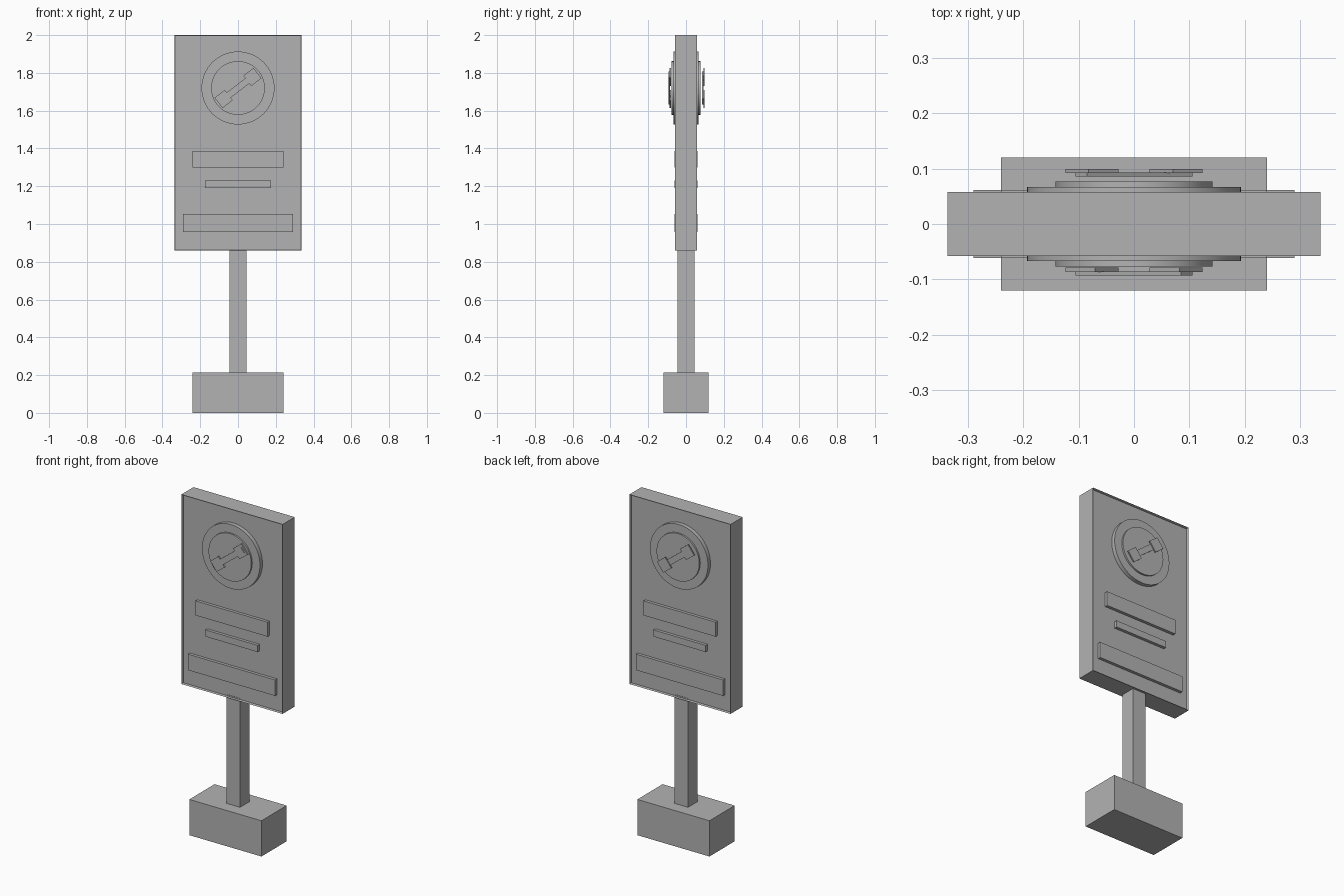
import bpy
import bmesh
import math
from mathutils import Matrix, Vector

cube = bpy.data.objects.get("Cube")
if cube:
    bpy.data.objects.remove(cube, do_unlink=True)

grey = bpy.data.materials.new("plain grey")
grey.use_nodes = True
colour = (0.45, 0.45, 0.45, 1)
grey.diffuse_color = colour
grey.node_tree.nodes["Principled BSDF"].inputs["Base Color"].default_value = colour


def finish(name, bm, turn):
    """Place the part and add it to the scene."""
    bmesh.ops.transform(bm, matrix=turn, verts=bm.verts)
    mesh = bpy.data.meshes.new(name)
    bm.to_mesh(mesh)
    bm.free()
    mesh.materials.append(grey)
    obj = bpy.data.objects.new(name, mesh)
    bpy.context.collection.objects.link(obj)
    return obj


def box(name, low, high, tilt=0, height=0, turn=Matrix(), recess=False):
    """Box between two corners, tilted in the face plane and raised."""
    low, high = Vector(low), Vector(high)
    bm = bmesh.new()
    bmesh.ops.create_cube(bm, size=1)
    bmesh.ops.scale(bm, vec=high - low, verts=bm.verts)
    bmesh.ops.translate(bm, vec=(low + high) / 2, verts=bm.verts)
    if recess:
        bm.normal_update()
        faces = [f for f in bm.faces if abs(f.normal.y) > 0.9]
        bmesh.ops.inset_individual(bm, faces=faces, thickness=0.004, depth=-0.015)
    place = Matrix.Translation((0, 0, height)) @ Matrix.Rotation(-tilt, 4, 'Y')
    return finish(name, bm, turn @ place)


def disc(name, radius, inner_y, outer_y, height, turn):
    """Round plate facing the front, smooth around its rim."""
    bm = bmesh.new()
    bmesh.ops.create_cone(bm, cap_ends=True, segments=64, radius1=radius,
                          radius2=radius, depth=inner_y - outer_y)
    place = Matrix.Translation((0, (inner_y + outer_y) / 2, height))
    obj = finish(name, bm, turn @ place @ Matrix.Rotation(math.pi / 2, 4, 'X'))
    for p in obj.data.polygons:
        p.use_smooth = len(p.vertices) == 4
    for e in obj.data.edges:
        a, b = (obj.data.vertices[i].co.y for i in e.vertices)
        e.use_edge_sharp = abs(a - b) < 0.001


# Stand and board
box("base", (-0.24, -0.12, 0), (0.24, 0.12, 0.215))
box("post", (-0.045, -0.045, 0.215), (0.045, 0.045, 0.87))
box("board", (-0.337, -0.058, 0.86), (0.337, 0.058, 2), recess=True)

# Strips and round emblem on both faces
centre = 1.72
tilt = math.radians(37.5)
strips = {"upper_strip": (0.24, 1.30, 1.387),
          "middle_strip": (0.174, 1.19, 1.23),
          "lower_strip": (0.29, 0.957, 1.053)}
for side, angle in (("front", 0), ("back", math.pi)):
    turn = Matrix.Rotation(angle, 4, 'Z')
    for name, (half, bottom, top) in strips.items():
        box(f"{side}_{name}", (-half, -0.061, bottom), (half, -0.04, top), turn=turn)
    disc(f"{side}_outer_disc", 0.193, -0.04, -0.067, centre, turn)
    disc(f"{side}_inner_disc", 0.142, -0.06, -0.077, centre, turn)

    # The bar lies over its end plates in front and under them at the back
    bar_y = (-0.093, -0.086)
    end_y = (-0.087, -0.079) if side == "front" else (-0.099, -0.092)
    box(f"{side}_bar", (-0.12, bar_y[0], -0.0175), (0.12, bar_y[1], 0.0175),
        tilt, centre, turn)
    for end, (x0, x1) in (("lower", (-0.13, -0.062)), ("upper", (0.062, 0.13))):
        box(f"{side}_{end}_end_plate", (x0, end_y[0], -0.0345), (x1, end_y[1], 0.0345),
            tilt, centre, turn)
